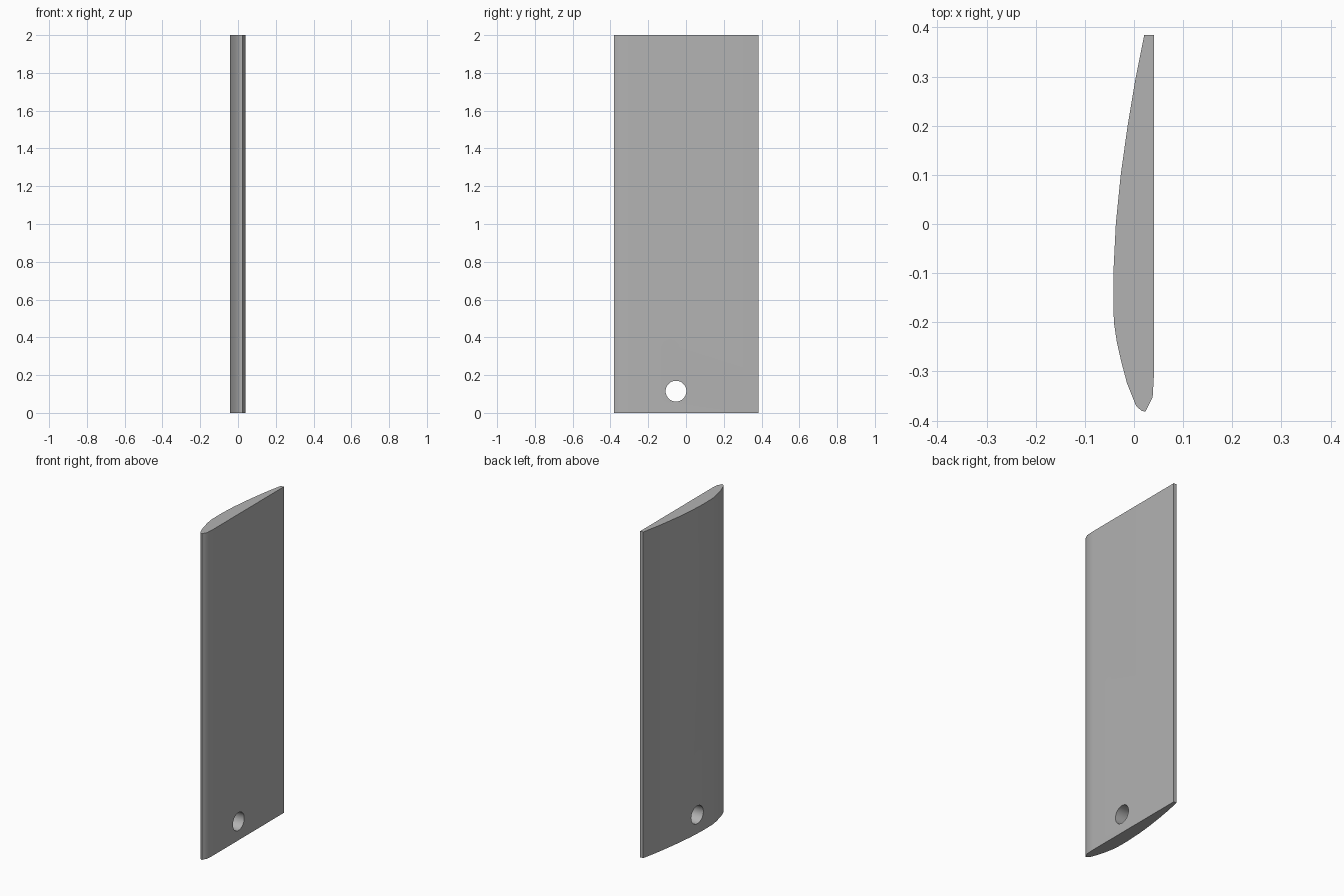
import bpy, bmesh, math

cube = bpy.data.objects.get("Cube")
if cube:
    bpy.data.objects.remove(cube, do_unlink=True)

HEIGHT = 2.0
HOLE_Y, HOLE_Z, HOLE_RADIUS = -0.053, 0.115, 0.055

# Foil section: flat on +x, cambered on -x, rounded nose at -y, blunt tail at +y
SECTION = [
    (0.021, 0.385), (0.041, 0.385), (0.041, -0.30), (0.038, -0.352),
    (0.030, -0.368), (0.023, -0.382), (0.015, -0.38), (0.004, -0.37),
    (-0.014, -0.325), (-0.026, -0.28), (-0.035, -0.24), (-0.041, -0.20),
    (-0.042, -0.15), (-0.042, -0.10), (-0.037, 0.0), (-0.027, 0.10),
    (-0.013, 0.20), (0.002, 0.29),
]

grey = bpy.data.materials.new("mid grey")
grey.use_nodes = True
colour = (0.45, 0.45, 0.45, 1)
grey.diffuse_color = colour
grey.node_tree.nodes["Principled BSDF"].inputs["Base Color"].default_value = colour

# Blade: section extruded along its height
bm = bmesh.new()
base = bm.faces.new([bm.verts.new((x, y, 0)) for x, y in SECTION])
extruded = bmesh.ops.extrude_face_region(bm, geom=[base])["geom"]
top = [v for v in extruded if isinstance(v, bmesh.types.BMVert)]
bmesh.ops.translate(bm, verts=top, vec=(0, 0, HEIGHT))
bmesh.ops.recalc_face_normals(bm, faces=bm.faces)
mesh = bpy.data.meshes.new("blade")
bm.to_mesh(mesh)
bm.free()
mesh.materials.append(grey)
blade = bpy.data.objects.new("blade", mesh)
bpy.context.collection.objects.link(blade)

# Mounting hole through the root
bpy.ops.mesh.primitive_cylinder_add(
    vertices=48, radius=HOLE_RADIUS, depth=0.4,
    location=(0, HOLE_Y, HOLE_Z), rotation=(0, math.pi / 2, 0))
cutter = bpy.context.object
cutter.name = "hole_cutter"
cutter.data.materials.append(grey)
bore = blade.modifiers.new("bore", "BOOLEAN")
bore.operation = "DIFFERENCE"
bore.solver = "EXACT"
bore.object = cutter

bpy.ops.object.select_all(action="DESELECT")
blade.select_set(True)
bpy.context.view_layer.objects.active = blade
bpy.ops.object.modifier_apply(modifier=bore.name)
bpy.data.objects.remove(cutter, do_unlink=True)
bpy.ops.object.shade_smooth_by_angle(angle=math.radians(30))
